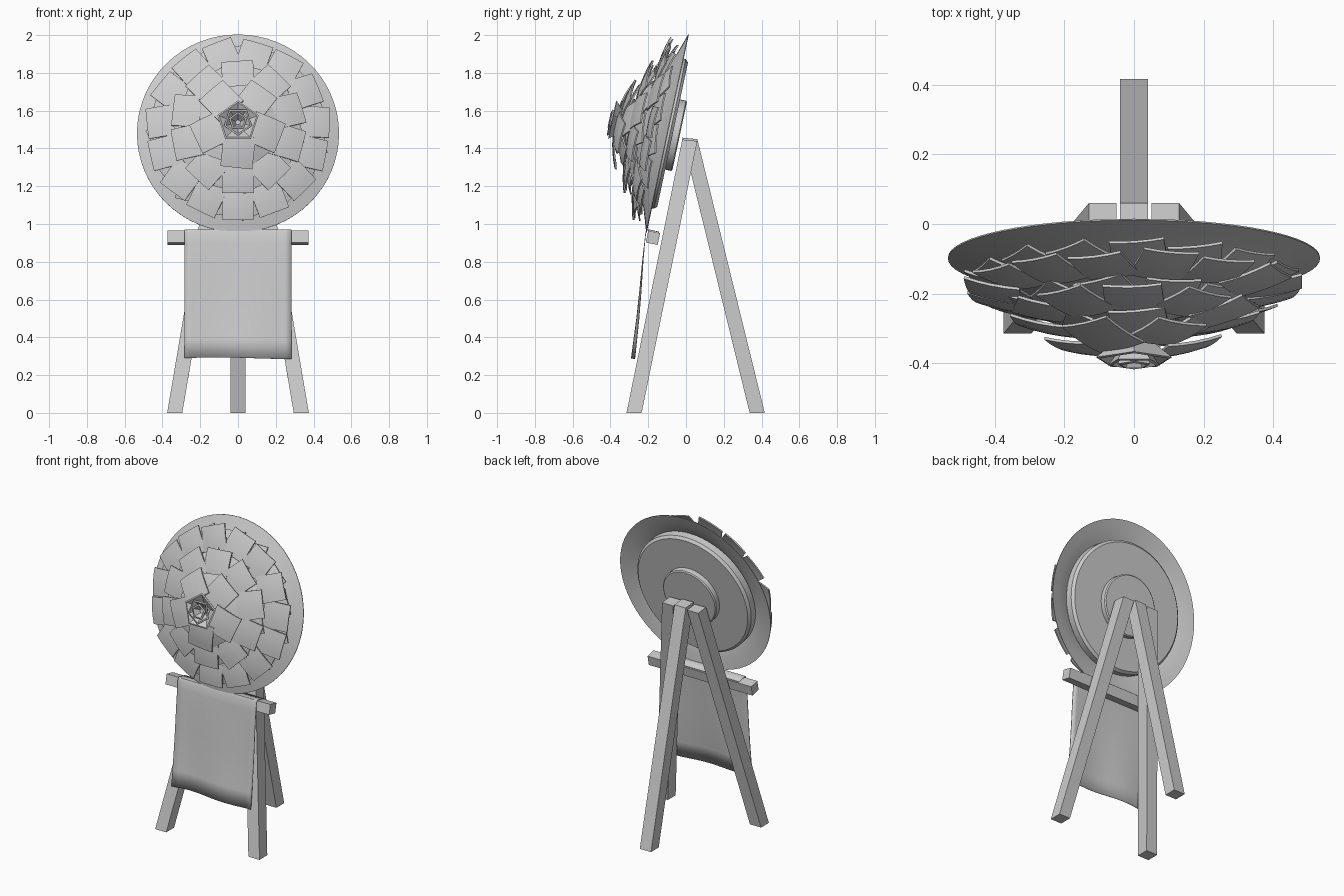
import bpy, bmesh, math, random
from mathutils import Matrix, Vector

if "Cube" in bpy.data.objects:
    bpy.data.objects.remove(bpy.data.objects["Cube"])

random.seed(4)
TILT = math.radians(78)
# Frame of the leaning disc: local y runs up the disc, local z points to the front
DISC = Matrix.Translation((0, -0.1, 1.48)) @ Matrix.Rotation(TILT, 4, 'X')


def finish(name, bm, matrix=Matrix(), smooth=None):
    bmesh.ops.recalc_face_normals(bm, faces=bm.faces)
    me = bpy.data.meshes.new(name)
    bm.to_mesh(me)
    bm.free()
    ob = bpy.data.objects.new(name, me)
    bpy.context.collection.objects.link(ob)
    ob.matrix_world = matrix
    if smooth:
        bpy.ops.object.select_all(action='DESELECT')
        ob.select_set(True)
        bpy.context.view_layer.objects.active = ob
        bpy.ops.object.shade_smooth_by_angle(angle=math.radians(smooth))
    return ob


def lathe(name, profile, sides, closed=False, smooth=35, turn=0.0):
    """Spin (radius, height) points round the disc axis."""
    bm = bmesh.new()
    rings = []
    for r, h in profile:
        if r == 0:
            rings.append([bm.verts.new((0, 0, h))] * sides)
        else:
            rings.append([bm.verts.new((r * math.cos(turn + math.tau * i / sides),
                                        r * math.sin(turn + math.tau * i / sides), h))
                          for i in range(sides)])
    pairs = list(zip(rings, rings[1:])) + ([(rings[-1], rings[0])] if closed else [])
    for a, b in pairs:
        for i in range(sides):
            j = (i + 1) % sides
            corners = list(dict.fromkeys((a[i], a[j], b[j], b[i])))
            if len(corners) > 2:
                bm.faces.new(corners)
    return finish(name, bm, DISC, smooth)


def leg(name, foot, top, height, w=0.04):
    """Slanted post with level ends."""
    bm = bmesh.new()
    bmesh.ops.create_cube(bm, size=1)
    for v in bm.verts:
        c = top if v.co.z > 0 else foot
        z = height - (0.006 if v.co.y > 0 else -0.002) if v.co.z > 0 else 0
        v.co = (c[0] + math.copysign(w, v.co.x), c[1] + math.copysign(w, v.co.y), z)
    return finish(name, bm)


# Domed dish and the stepped backing discs
lathe("dish", [(0.535, 0), (0.48, 0.018), (0.415, 0.04), (0.32, 0.085), (0.2, 0.14),
               (0.1, 0.175), (0, 0.185), (0, 0.175), (0.1, 0.165), (0.2, 0.13),
               (0.32, 0.075), (0.415, 0.03), (0.48, 0.01), (0.535, -0.004)], 64, closed=True)
lathe("backing_disc", [(0, 0.03), (0.405, 0.03), (0.405, -0.015), (0.39, -0.03), (0, -0.03)], 64)
lathe("hub_disc", [(0, -0.02), (0.19, -0.02), (0.19, -0.062), (0.183, -0.068), (0, -0.068)], 48)


# Square, slightly cupped petals in overlapping rings
def add_petal(bm, angle, r, d, tilt, twist, size):
    m = (Matrix.Rotation(angle, 4, 'Z') @ Matrix.Translation((r, 0, d))
         @ Matrix.Rotation(tilt, 4, 'Y') @ Matrix.Rotation(twist, 4, 'Z'))
    n, layers = 4, []
    for off in (0.004, -0.004):
        rows = []
        for i in range(n + 1):
            x = (i / n - 0.5) * size
            row = []
            for j in range(n + 1):
                y = (j / n - 0.5) * size
                row.append(bm.verts.new(m @ Vector((x, y, off - 0.8 * (x * x + y * y)))))
            rows.append(row)
        layers.append(rows)
        for i in range(n):
            for j in range(n):
                bm.faces.new((rows[i][j], rows[i + 1][j], rows[i + 1][j + 1], rows[i][j + 1]))
    a, b = layers
    for k in range(n):
        for i0, j0, i1, j1 in ((0, k, 0, k + 1), (n, k, n, k + 1), (k, 0, k + 1, 0), (k, n, k + 1, n)):
            bm.faces.new((a[i0][j0], a[i1][j1], b[i1][j1], b[i0][j0]))


# name, count, radius, height, size, first angle
for name, count, r, d, size, start in (("outer_petals", 15, 0.405, 0.105, 0.165, 270),
                                       ("middle_petals", 10, 0.275, 0.185, 0.17, 270),
                                       ("inner_petals", 5, 0.155, 0.25, 0.17, 54)):
    bm = bmesh.new()
    for i in range(count):
        a = math.radians(start) + math.tau * i / count
        jig = random.uniform(-0.25, 0.25) if i else 0
        lift = random.uniform(-0.01, 0.01)
        tilt = math.radians(random.uniform(9, 17))
        add_petal(bm, a, r, d + lift, tilt, jig, size)
        add_petal(bm, a + 0.4 * math.tau / count, r - 0.015, d - 0.025, tilt + 0.1,
                  jig + 0.25, size * 0.96)
    finish(name, bm, DISC, 30)

# Five-sided bud of nested flared cups
for k, (r0, r1, h0, h1) in enumerate(((0.06, 0.115, 0.25, 0.297), (0.04, 0.078, 0.26, 0.308),
                                      (0.025, 0.05, 0.265, 0.312))):
    lathe(f"bud_cup_{k + 1}", [(0, h0), (r0, h0), (r1, h1), (r1 - 0.01, h1 + 0.003),
                               (r0 - 0.01, h0 + 0.012), (0, h0 + 0.012)], 5, smooth=None,
          turn=math.radians(90 + (36 if k == 1 else 0)))

# Three-legged stand
for side, s in (("left", -1), ("right", 1)):
    leg(f"front_leg_{side}", (s * 0.335, -0.275), (s * 0.09, 0.02), 1.445)
leg("back_leg", (0, 0.377), (0, 0.02), 1.455)

# Ledge under the disc
bm = bmesh.new()
bmesh.ops.create_cube(bm, size=1)
bmesh.ops.scale(bm, vec=(0.745, 0.064, 0.064), verts=bm.verts)
finish("ledge", bm, Matrix.Translation((0, -0.175, 0.927)) @ Matrix.Rotation(math.radians(-12), 4, 'X'))

# Cloth draped over the ledge
path = [(-0.142, 0.957), (-0.195, 0.969), (-0.207, 0.968), (-0.213, 0.955), (-0.219, 0.9),
        (-0.229, 0.8), (-0.241, 0.65), (-0.255, 0.5), (-0.268, 0.39), (-0.28, 0.29)]
bm = bmesh.new()
cols = 16
grid = []
for y, z in path:
    fall = max(0, (0.9 - z) / 0.6)
    grid.append([bm.verts.new(((i / cols - 0.5) * 0.565,
                               y + 0.009 * fall * math.sin(i / cols * math.tau * 1.2),
                               z + 0.004 * fall * math.sin(i / cols * 5))) for i in range(cols + 1)])
for a, b in zip(grid, grid[1:]):
    for i in range(cols):
        bm.faces.new((a[i], a[i + 1], b[i + 1], b[i]))
cloth = finish("cloth", bm, smooth=50)
mod = cloth.modifiers.new("thickness", 'SOLIDIFY')
mod.thickness = 0.004
mod.offset = 0
